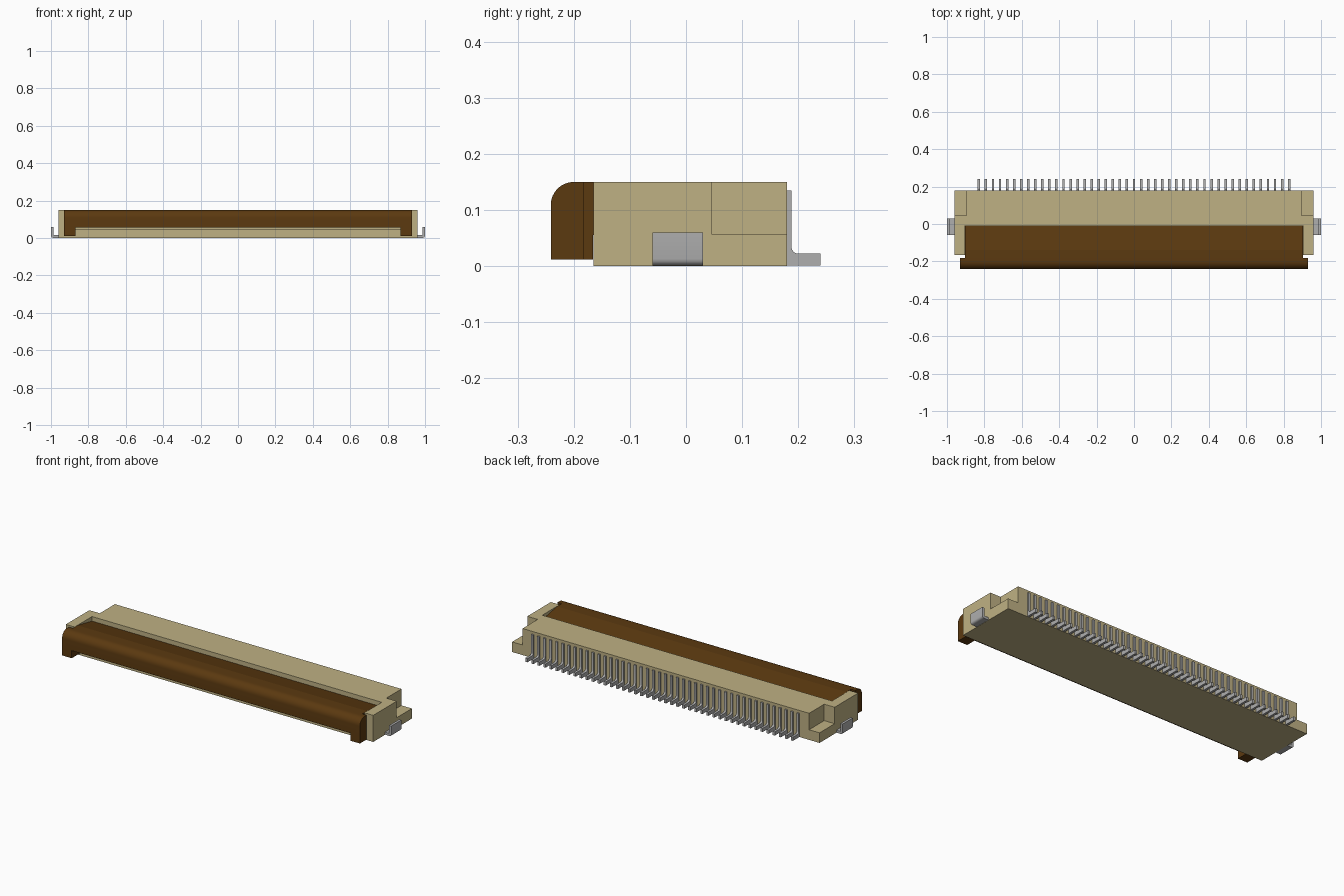
import bpy, bmesh, math

cube = bpy.data.objects.get("Cube")
if cube:
    bpy.data.objects.remove(cube, do_unlink=True)


def make_material(name, rgb):
    m = bpy.data.materials.new(name)
    m.use_nodes = True
    m.diffuse_color = (*rgb, 1)
    m.node_tree.nodes["Principled BSDF"].inputs["Base Color"].default_value = (*rgb, 1)
    return m


BEIGE = make_material("beige plastic", (0.52, 0.44, 0.23))
BROWN = make_material("brown plastic", (0.105, 0.041, 0.005))
METAL = make_material("grey metal", (0.43, 0.43, 0.43))


def prism(name, spans, profile, mat, axis="x"):
    """Extrude a profile along x (profile is y, z) or y (profile is x, z) over each span."""
    bm = bmesh.new()
    for a, b in spans:
        rings = []
        for t in (a, b):
            rings.append([bm.verts.new((t, p, q) if axis == "x" else (p, t, q))
                          for p, q in profile])
        n = len(profile)
        bm.faces.new(rings[0])
        bm.faces.new(rings[1][::-1])
        for i in range(n):
            j = (i + 1) % n
            bm.faces.new((rings[0][i], rings[1][i], rings[1][j], rings[0][j]))
    bmesh.ops.recalc_face_normals(bm, faces=bm.faces)
    mesh = bpy.data.meshes.new(name)
    bm.to_mesh(mesh)
    bm.free()
    mesh.materials.append(mat)
    ob = bpy.data.objects.new(name, mesh)
    bpy.context.collection.objects.link(ob)
    return ob


def rect(p0, p1, q0, q1):
    return [(p0, q0), (p1, q0), (p1, q1), (p0, q1)]


def arc(cy, cz, r, start, end, steps=8):
    return [(cy + r * math.cos(math.radians(start + (end - start) * i / steps)),
             cz + r * math.sin(math.radians(start + (end - start) * i / steps)))
            for i in range(steps + 1)]


def cut(target, cutter):
    """Subtract the cutter from the target and discard it."""
    cutter.hide_render = True
    mod = target.modifiers.new("cut", "BOOLEAN")
    mod.operation = "DIFFERENCE"
    mod.solver = "EXACT"
    mod.object = cutter
    bpy.context.view_layer.objects.active = target
    bpy.ops.object.modifier_apply(modifier=mod.name)
    bpy.data.objects.remove(cutter, do_unlink=True)


def smooth(ob):
    bpy.ops.object.select_all(action="DESELECT")
    ob.select_set(True)
    bpy.context.view_layer.objects.active = ob
    bpy.ops.object.shade_smooth_by_angle(angle=math.radians(30))


TOP = 0.15
FRONT, BACK = -0.165, 0.18

# Housing: block with an open front bay and two stepped rear corners
housing = prism("housing", [(-0.96, 0.96)], rect(FRONT, BACK, 0, TOP), BEIGE)
cut(housing, prism("bay_cutter", [(-0.905, 0.905)], rect(-0.3, -0.01, 0.048, 0.3), BEIGE))
cut(housing, prism("corner_cutter", [(-1.1, -0.895), (0.895, 1.1)],
                   rect(0.045, 0.3, 0.057, 0.3), BEIGE))

# Locking flap: rounded nose with two end legs
nose_profile = ([(-0.182, 0.012), (-0.182, TOP)]
                + arc(-0.2, TOP - 0.041, 0.041, 90, 180) + [(-0.241, 0.012)])
flap_nose = prism("flap_nose", [(-0.93, 0.93)], nose_profile, BROWN)
cut(flap_nose, prism("nose_cutter", [(-0.87, 0.87)], rect(-0.3, -0.1, -0.1, 0.055), BROWN))
smooth(flap_nose)

# Flap plate sloping down to the rear, and the inner part of its legs
prism("flap_plate", [(-0.904, 0.904)],
      [(-0.182, 0.055), (-0.011, 0.055), (-0.011, 0.125), (-0.14, TOP), (-0.182, TOP)], BROWN)
prism("flap_legs", [(-0.904, -0.87), (0.87, 0.904)],
      rect(-0.182, FRONT - 0.001, 0.012, 0.055), BROWN)

# Row of bent contact pins along the back
COUNT, PITCH, HALF = 45, 0.0377, 0.0065
centres = [(i - (COUNT - 1) / 2) * PITCH for i in range(COUNT)]
pin_profile = ([(BACK - 0.002, 0.001), (0.24, 0.001), (0.24, 0.022)]
               + arc(0.2, 0.034, 0.012, 270, 180, 4)
               + [(0.188, 0.135), (BACK - 0.002, 0.135)])
pins = prism("contact_pins", [(c - HALF, c + HALF) for c in centres], pin_profile, METAL)
smooth(pins)

# Upturned solder tabs on both ends
for side, label in ((1, "left"), (-1, "right")):
    tab_profile = ([(0.95, 0.001), (0.988, 0.001)] + arc(0.988, 0.013, 0.012, 270, 360, 4)
                   + [(1.0, 0.06), (0.986, 0.06), (0.986, 0.015), (0.95, 0.015)])
    tab = prism(label + "_solder_tab", [(-0.06, 0.03)],
                [(side * x, z) for x, z in tab_profile], METAL, "y")
    smooth(tab)
